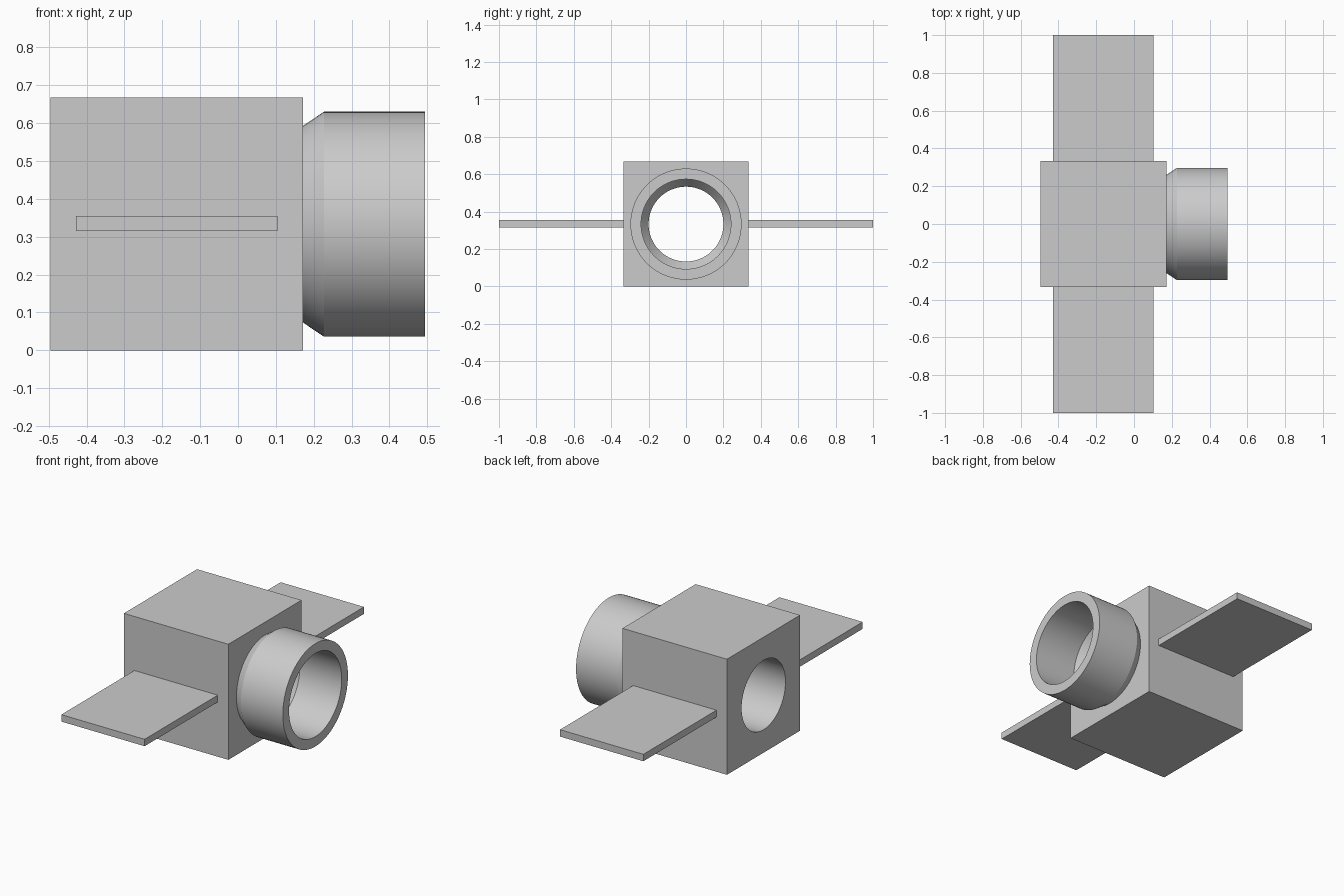
import bpy
import bmesh
import math
from mathutils import Matrix, Vector

cube = bpy.data.objects.get("Cube")
if cube:
    bpy.data.objects.remove(cube, do_unlink=True)

AXIS_Z = 0.333       # height of the bore axis
BODY_HALF = 0.3335
BODY_X = -0.1615
BODY_FRONT = BODY_X + BODY_HALF
BORE = 0.2
SEGMENTS = 96


def make_object(name, bm):
    bmesh.ops.recalc_face_normals(bm, faces=bm.faces)
    mesh = bpy.data.meshes.new(name)
    bm.to_mesh(mesh)
    bm.free()
    obj = bpy.data.objects.new(name, mesh)
    bpy.context.collection.objects.link(obj)
    return obj


def make_box(name, center, size):
    bm = bmesh.new()
    bmesh.ops.create_cube(bm, size=1, matrix=Matrix.Translation(center) @ Matrix.Diagonal((*size, 1)))
    return make_object(name, bm)


def lathe_x(name, profile):
    """Revolve (x, radius) points around the bore axis."""
    bm = bmesh.new()
    verts = [bm.verts.new((x, 0, AXIS_Z + r)) for x, r in profile]
    edges = [bm.edges.new(pair) for pair in zip(verts, verts[1:])]
    bmesh.ops.spin(bm, geom=verts + edges, cent=(0, 0, AXIS_Z), axis=(1, 0, 0),
                   angle=math.tau, steps=SEGMENTS, use_duplicate=False)
    bmesh.ops.remove_doubles(bm, verts=bm.verts, dist=0.0001)
    return make_object(name, bm)


def smooth(obj):
    bpy.ops.object.select_all(action="DESELECT")
    obj.select_set(True)
    bpy.context.view_layer.objects.active = obj
    bpy.ops.object.shade_smooth_by_angle(angle=math.radians(30))


# Cubic body with a round bore through it along x
body = make_box("body", Vector((BODY_X, 0, BODY_HALF)), (2 * BODY_HALF,) * 3)
bm = bmesh.new()
bmesh.ops.create_cone(bm, cap_ends=True, segments=SEGMENTS, radius1=BORE, radius2=BORE, depth=1,
                      matrix=Matrix.Translation((BODY_X, 0, AXIS_Z)) @ Matrix.Rotation(math.pi / 2, 4, "Y"))
cutter = make_object("bore_cutter", bm)
cutter.hide_render = True
cut = body.modifiers.new("bore", "BOOLEAN")
cut.operation = "DIFFERENCE"
cut.solver = "EXACT"
cut.object = cutter
bpy.context.view_layer.objects.active = body
bpy.ops.object.modifier_apply(modifier=cut.name)
bpy.data.objects.remove(cutter, do_unlink=True)
smooth(body)

# Hollow nozzle: flared neck, then a straight sleeve
nozzle = lathe_x("nozzle", [
    (BODY_FRONT, 0.26), (0.227, 0.297), (0.494, 0.297),
    (0.494, 0.24), (0.227, 0.24), (BODY_FRONT, BORE),
])
smooth(nozzle)

# Flat side panels
PANEL_LENGTH = 1 - BODY_HALF
for name, side in (("front_panel", -1), ("back_panel", 1)):
    make_box(name, Vector((-0.162, side * (BODY_HALF + PANEL_LENGTH / 2), 0.335)),
             (0.532, PANEL_LENGTH, 0.04))
